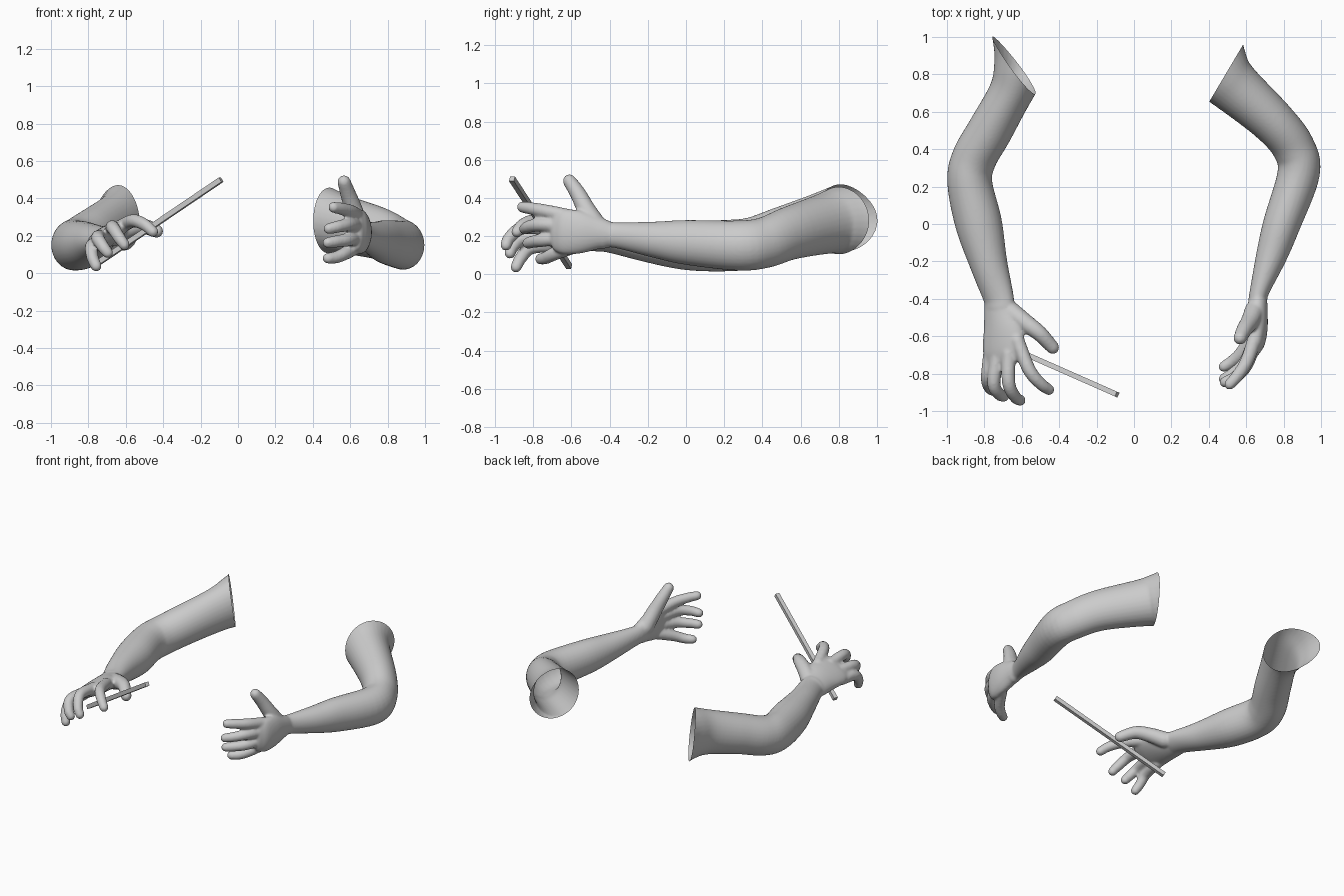
import bpy, bmesh, math
from mathutils import Vector, Matrix

if "Cube" in bpy.data.objects:
    bpy.data.objects.remove(bpy.data.objects["Cube"])

grey = bpy.data.materials.new("plain grey")
grey.use_nodes = True
colour = (0.6, 0.6, 0.6, 1)
grey.diffuse_color = colour
grey.node_tree.nodes["Principled BSDF"].inputs["Base Color"].default_value = colour


def spline(rows, steps):
    """Catmull-Rom through rows of equal length."""
    rows = [Vector(r) for r in rows]
    ext = [rows[0] * 2 - rows[1]] + rows + [rows[-1] * 2 - rows[-2]]
    out = []
    for i in range(len(rows) - 1):
        a, b, c, d = ext[i:i + 4]
        for k in range(steps):
            t = k / steps
            out.append((b * 2 + (c - a) * t + (a * 2 - b * 5 + c * 4 - d) * t * t
                        + (b * 3 - a - c * 3 + d) * t ** 3) / 2)
    return out + [rows[-1]]


def loft(bm, rows, steps=6, sides=32):
    """Closed rounded tube; each row is x, y, z, half width, half height, roll."""
    rows = spline(rows, steps)
    pts = [Vector(r[:3]) for r in rows]
    rings = []

    def ring(centre, tangent, a, b, roll):
        side = tangent.cross(Vector((0, 0, 1))).normalized()
        up = side.cross(tangent).normalized()
        turn = Matrix.Rotation(math.radians(roll), 3, tangent)
        side, up = turn @ side, turn @ up
        angles = [math.tau * k / sides for k in range(sides)]
        rings.append([bm.verts.new(centre + side * a * math.cos(w) + up * b * math.sin(w))
                      for w in angles])

    def cap(i, tangent, way):
        a, b, roll = rows[i][3:6]
        for w in (25, 50, 70, 85)[::way]:
            w = math.radians(w)
            shrink = math.cos(w)
            ring(pts[i] + tangent * way * min(a, b) * math.sin(w),
                 tangent, a * shrink, b * shrink, roll)

    cap(0, (pts[1] - pts[0]).normalized(), -1)
    for i, p in enumerate(pts):
        t = (pts[min(i + 1, len(pts) - 1)] - pts[max(i - 1, 0)]).normalized()
        ring(p, t, *rows[i][3:6])
    cap(len(pts) - 1, (pts[-1] - pts[-2]).normalized(), 1)
    for r, s in zip(rings, rings[1:]):
        for k in range(sides):
            n = (k + 1) % sides
            bm.faces.new((r[k], r[n], s[n], s[k]))
    bm.faces.new(rings[0][::-1])
    bm.faces.new(rings[-1])


def finger(bm, path, root, tip):
    last = len(path) - 1
    rows = []
    for i, p in enumerate(path):
        r = root + (tip - root) * i / last
        rows.append((*p, r, r, 0))
    loft(bm, rows, 5, 14)


def build_arm(name, limb, palm, fingers, thumb, cut_at, cut_normal):
    bm = bmesh.new()
    loft(bm, limb)
    loft(bm, palm)
    for path in fingers:
        finger(bm, path, 0.039, 0.03)
    finger(bm, thumb, 0.056, 0.036)
    bmesh.ops.recalc_face_normals(bm, faces=bm.faces)
    mesh = bpy.data.meshes.new(name)
    bm.to_mesh(mesh)
    bm.free()
    obj = bpy.data.objects.new(name, mesh)
    bpy.context.collection.objects.link(obj)
    # fuse the parts into one skin
    fuse = obj.modifiers.new("fuse", "REMESH")
    fuse.mode = "VOXEL"
    fuse.voxel_size = 0.008
    relax = obj.modifiers.new("relax", "SMOOTH")
    relax.factor = 0.5
    relax.iterations = 7
    bpy.context.view_layer.update()
    skin = bpy.data.meshes.new_from_object(
        obj.evaluated_get(bpy.context.evaluated_depsgraph_get()))
    obj.modifiers.clear()
    # open the shoulder end
    bm = bmesh.new()
    bm.from_mesh(skin)
    bmesh.ops.bisect_plane(bm, geom=bm.verts[:] + bm.edges[:] + bm.faces[:],
                           plane_co=cut_at, plane_no=cut_normal, clear_outer=True)
    for f in bm.faces:
        f.smooth = True
    bm.to_mesh(skin)
    bm.free()
    obj.data = skin
    skin.materials.clear()
    skin.materials.append(grey)


# left arm, palm turned inward
build_arm(
    "left_arm",
    [(.36, .92, .28, .26, .23, 0), (.47, .80, .278, .172, .182, 0),
     (.54, .73, .265, .143, .16, 0), (.745, .545, .215, .12, .14, 0),
     (.852, .41, .165, .114, .133, 0), (.88, .27, .15, .113, .131, 0),
     (.79, 0, .167, .1, .117, 0), (.735, -.17, .182, .083, .094, 0),
     (.668, -.37, .205, .051, .067, 0), (.66, -.44, .207, .052, .075, 0)],
    [(.665, -.38, .205, .047, .06, 0), (.66, -.46, .215, .054, .086, 0),
     (.66, -.55, .22, .055, .112, 0), (.655, -.63, .222, .047, .118, 0),
     (.64, -.675, .225, .036, .107, 0)],
    [[(.65, -.60, .30), (.603, -.735, .33), (.55, -.815, .345), (.512, -.857, .352)],
     [(.65, -.62, .25), (.60, -.755, .26), (.54, -.82, .25), (.487, -.845, .238)],
     [(.65, -.61, .195), (.595, -.74, .18), (.53, -.80, .17), (.482, -.828, .163)],
     [(.64, -.59, .145), (.575, -.69, .107), (.525, -.735, .085), (.482, -.762, .08)]],
    [(.648, -.46, .24), (.62, -.52, .335), (.59, -.565, .42), (.567, -.61, .488)],
    (.495, .81, .28), (-.86, .51, 0))

# right arm, palm turned down
build_arm(
    "right_arm",
    [(-.555, .94, .31, .23, .21, 0), (-.61, .82, .297, .148, .178, 0),
     (-.66, .70, .272, .118, .153, 0), (-.77, .50, .214, .12, .138, 0),
     (-.855, .35, .165, .12, .134, 0), (-.878, .22, .15, .12, .135, 0),
     (-.83, 0, .15, .125, .128, 0), (-.775, -.22, .165, .1, .098, 10),
     (-.725, -.39, .18, .085, .065, 25), (-.718, -.45, .185, .085, .058, 28)],
    [(-.725, -.40, .18, .08, .055, 28), (-.715, -.49, .187, .095, .056, 28),
     (-.70, -.58, .20, .118, .054, 28), (-.695, -.67, .208, .126, .047, 28),
     (-.69, -.72, .213, .118, .037, 28)],
    [[(-.625, -.62, .25), (-.56, -.78, .28), (-.50, -.853, .26), (-.455, -.886, .222)],
     [(-.67, -.69, .235), (-.67, -.85, .245), (-.635, -.925, .19), (-.608, -.943, .152)],
     [(-.725, -.69, .195), (-.75, -.85, .19), (-.72, -.91, .14), (-.697, -.922, .11)],
     [(-.765, -.67, .155), (-.783, -.81, .14), (-.778, -.865, .085), (-.758, -.89, .038)]],
    [(-.66, -.47, .20), (-.58, -.53, .235), (-.505, -.585, .25), (-.435, -.66, .225)],
    (-.64, .845, .3), (.8, .6, .13))

# thin square stick held in the right hand
start, end = Vector((-.77, -.612, .04)), Vector((-.09, -.912, .5))
along = end - start
bpy.ops.mesh.primitive_cube_add(size=1)
stick = bpy.context.object
stick.name = "stick"
stick.data.materials.append(grey)
place = Matrix.Translation((start + end) / 2) @ along.to_track_quat("Z", "Y").to_matrix().to_4x4()
stick.data.transform(place @ Matrix.Diagonal((.028, .028, along.length, 1)))
